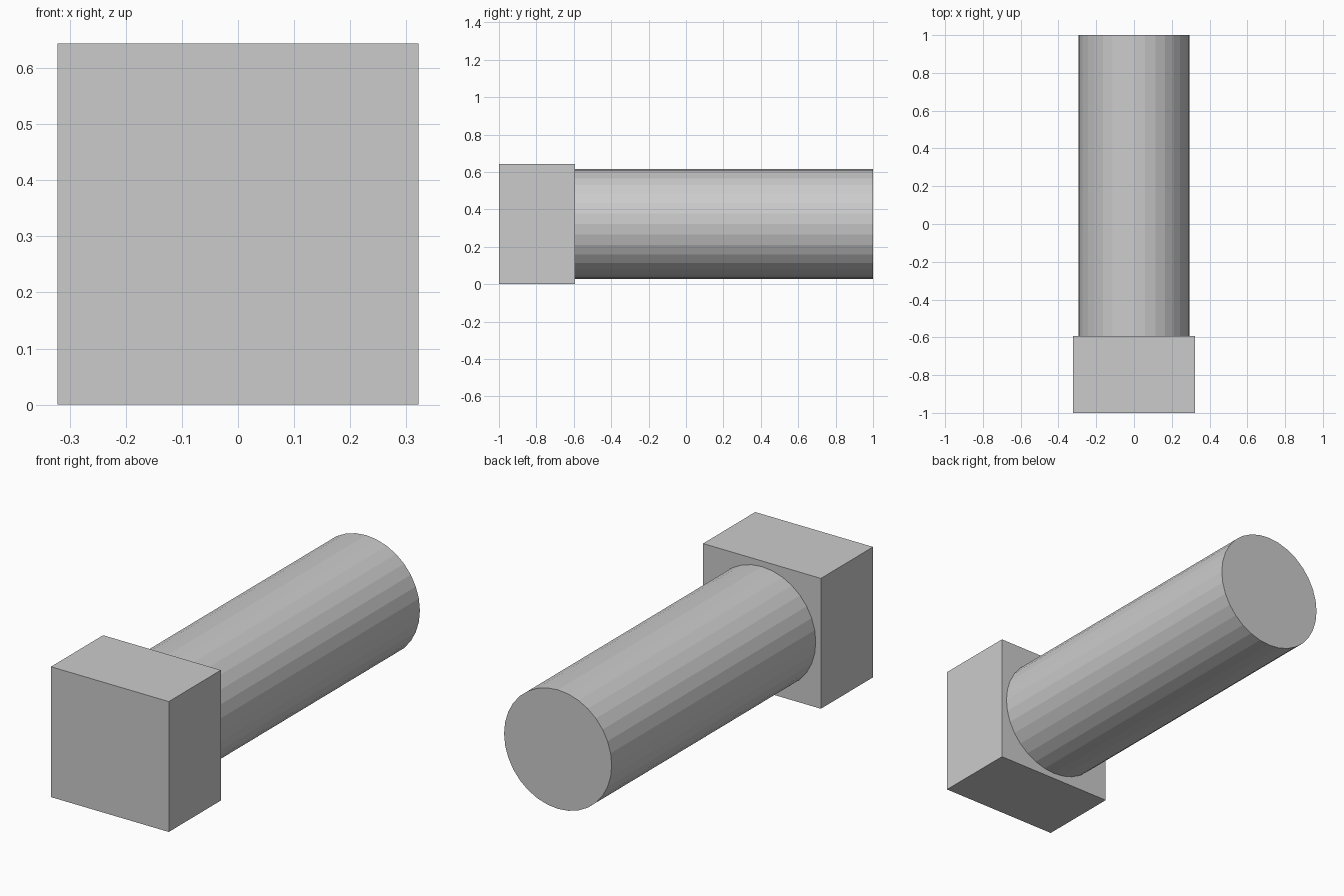
import bpy
from math import radians

if "Cube" in bpy.data.objects:
    bpy.data.objects.remove(bpy.data.objects["Cube"])

HALF = 0.322      # half width of the square head, also the axis height
HEAD_BACK = -0.593
RADIUS = 0.294

# Square head
head_len = HEAD_BACK + 1
bpy.ops.mesh.primitive_cube_add(size=1, location=(0, -1 + head_len / 2, HALF))
head = bpy.context.object
head.name = "square_head"
head.scale = (2 * HALF, head_len, 2 * HALF)
bpy.ops.object.transform_apply(location=False, rotation=False, scale=True)

# Round shank with flat facets, butted against the head
shank_len = 1 - HEAD_BACK
bpy.ops.mesh.primitive_cylinder_add(
    vertices=32, radius=RADIUS, depth=shank_len,
    location=(0, 1 - shank_len / 2, HALF), rotation=(radians(90), 0, 0))
bpy.context.object.name = "round_shank"
